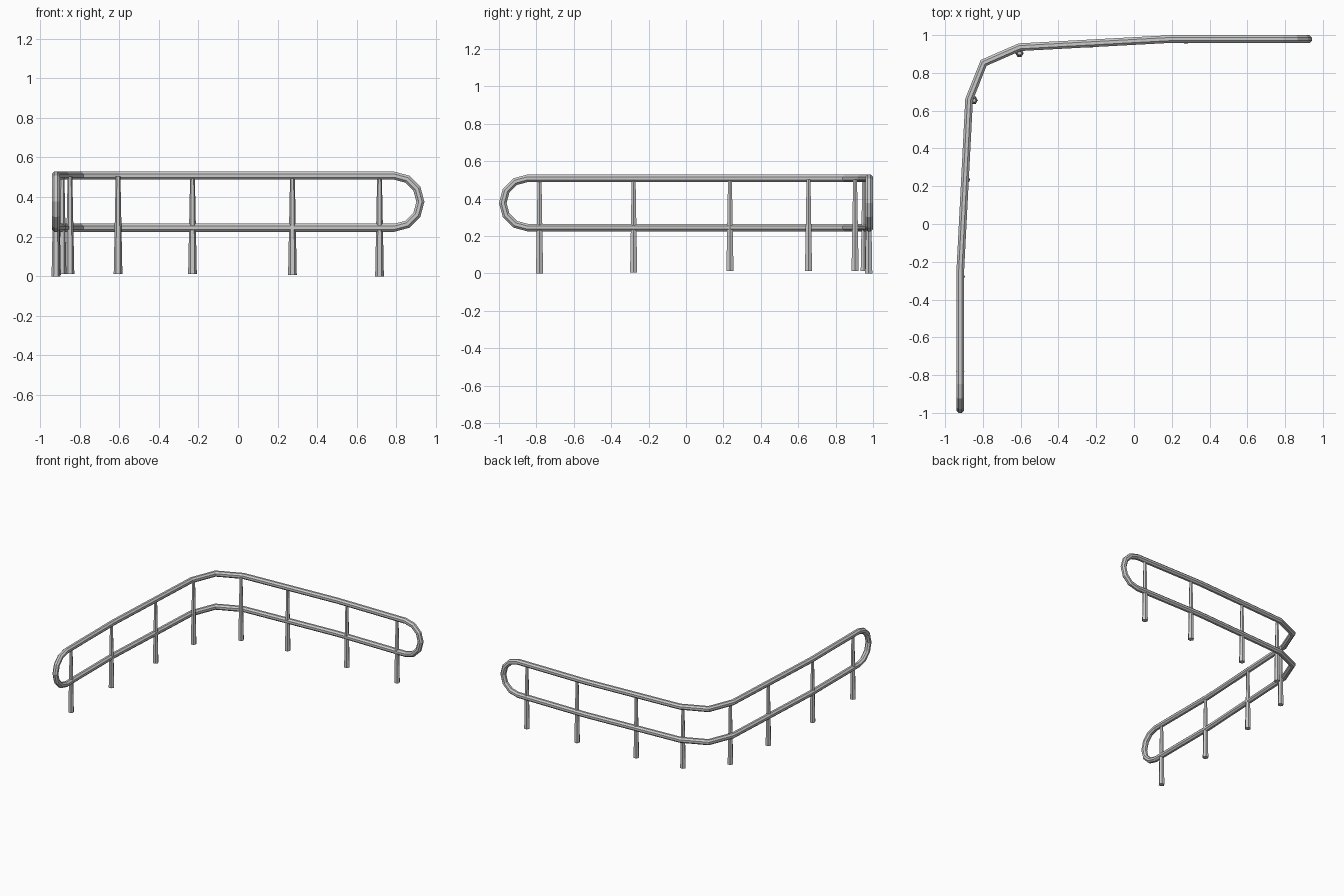
import bpy, bmesh, math
from mathutils import Vector

if "Cube" in bpy.data.objects:
    bpy.data.objects.remove(bpy.data.objects["Cube"])

TOP, LOW = 0.508, 0.245          # rail heights
MID, ARC = (TOP + LOW) / 2, (TOP - LOW) / 2
TUBE = 0.022
plan = [Vector(p) for p in [(-0.92, -0.848), (-0.92, -0.254), (-0.873, 0.66), (-0.796, 0.853),
                            (-0.606, 0.936), (0.19, 0.979), (0.79, 0.979)]]


def finish(bm, name):
    bmesh.ops.recalc_face_normals(bm, faces=bm.faces)
    mesh = bpy.data.meshes.new(name)
    bm.to_mesh(mesh)
    bm.free()
    ob = bpy.data.objects.new(name, mesh)
    bpy.context.collection.objects.link(ob)


def bridge(bm, a, b):
    n = len(a)
    for i in range(n):
        bm.faces.new((a[i], a[(i + 1) % n], b[(i + 1) % n], b[i]))


# Mitred sideways direction at each plan point
dirs = [(b - a).normalized() for a, b in zip(plan, plan[1:])]
side = []
for i in range(len(plan)):
    d0, d1 = dirs[max(i - 1, 0)], dirs[min(i, len(dirs) - 1)]
    t = (d0 + d1).normalized()
    side.append(Vector((-t.y, t.x, 0)) / t.dot(d0))

# Closed path: upper rail, far end bend, lower rail, near end bend
path = []                         # (centre, sideways, outward) per ring
up = Vector((0, 0, 1))


def end_bend(p, d, s, flip):
    for k in range(1, 6):
        a = math.pi * k / 6
        out = d.to_3d() * math.sin(a) + up * math.cos(a) * flip
        path.append((Vector((p.x, p.y, MID)) + out * ARC, s, out))


for p, s in zip(plan, side):
    path.append((Vector((p.x, p.y, TOP)), s, up))
end_bend(plan[-1], dirs[-1], side[-1], 1)
for p, s in zip(plan[::-1], side[::-1]):
    path.append((Vector((p.x, p.y, LOW)), s, -up))
end_bend(plan[0], -dirs[0], side[0], -1)

# Octagonal tube swept round the path
bm = bmesh.new()
rings = []
for c, s, out in path:
    angs = [math.pi / 8 + math.pi / 4 * j for j in range(8)]
    rings.append([bm.verts.new(c + (s * math.cos(a) + out * math.sin(a)) * TUBE) for a in angs])
for i in range(len(rings)):
    bridge(bm, rings[i - 1], rings[i])
finish(bm, "handrail_loop")

# Tapered six-sided posts: x, y, foot height
posts = [(0.715, 0.977, 0), (0.275, 0.975, 0.006), (-0.23, 0.953, 0.012), (-0.606, 0.904, 0.012),
         (-0.849, 0.655, 0.012), (-0.889, 0.235, 0.012), (-0.917, -0.28, 0.006), (-0.92, -0.783, 0)]
for n, (x, y, z0) in enumerate(posts):
    bm = bmesh.new()
    ends = []
    for r, z in ((0.022, z0), (0.012, 0.503)):
        ends.append([bm.verts.new((x + r * math.cos(math.pi / 3 * j), y + r * math.sin(math.pi / 3 * j), z))
                     for j in range(6)])
        bm.faces.new(ends[-1])
    bridge(bm, *ends)
    finish(bm, f"post_{n + 1}")
